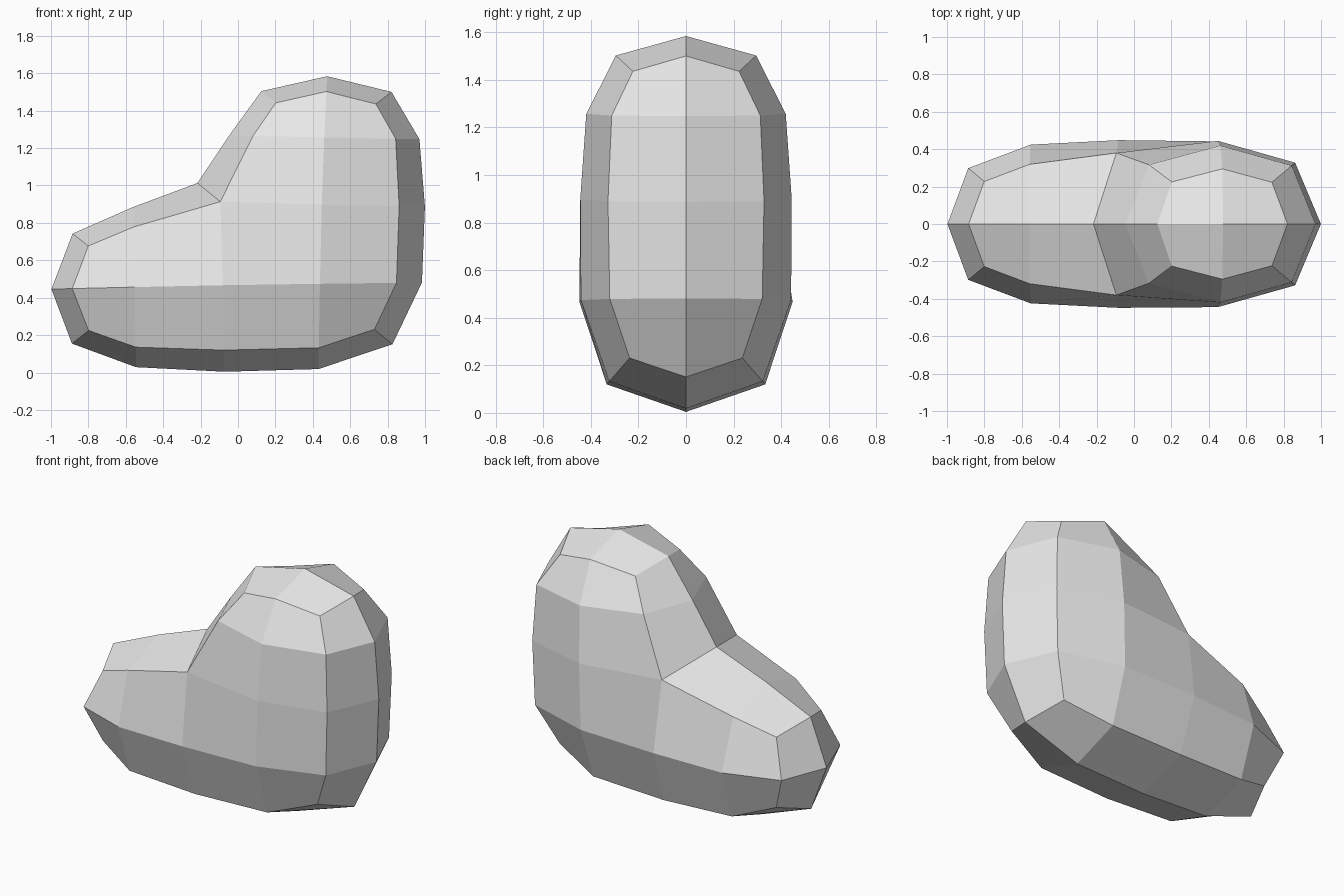
import bpy
import bmesh

cube = bpy.data.objects.get("Cube")
if cube:
    bpy.data.objects.remove(cube, do_unlink=True)

# Plain grey material
grey = bpy.data.materials.new("light grey")
grey.use_nodes = True
colour = (0.8, 0.8, 0.8, 1.0)
grey.diffuse_color = colour
grey.node_tree.nodes["Principled BSDF"].inputs["Base Color"].default_value = colour

# Boot-shaped cage outline: x, z and half width
outline = {
    "toe_low": (-1.005, 0.072, 0.385),
    "mid_low": (-0.085, -0.015, 0.46),
    "heel_low": (0.945, 0.052, 0.39),
    "heel_mid": (1.022, 0.91, 0.45),
    "heel_top": (0.918, 1.585, 0.38),
    "cuff_top": (0.035, 1.583, 0.38),
    "ankle": (-0.13, 0.95, 0.467),
    "toe_top": (-0.99, 0.82, 0.385),
}
side_panels = [
    ("toe_low", "mid_low", "ankle", "toe_top"),
    ("mid_low", "heel_low", "heel_mid", "ankle"),
    ("ankle", "heel_mid", "heel_top", "cuff_top"),
]

bm = bmesh.new()
front = {n: bm.verts.new((x, -w, z)) for n, (x, z, w) in outline.items()}
back = {n: bm.verts.new((x, w, z)) for n, (x, z, w) in outline.items()}

# Both sides, then the strip that joins them
for panel in side_panels:
    bm.faces.new([front[n] for n in panel])
    bm.faces.new([back[n] for n in reversed(panel)])
names = list(outline)
for a, b in zip(names, names[1:] + names[:1]):
    bm.faces.new((front[a], back[a], back[b], front[b]))
bmesh.ops.recalc_face_normals(bm, faces=bm.faces)

mesh = bpy.data.meshes.new("boot_body")
bm.to_mesh(mesh)
bm.free()
mesh.materials.append(grey)
body = bpy.data.objects.new("boot_body", mesh)
bpy.context.collection.objects.link(body)

# One round of subdivision gives the faceted rounding
rounding = body.modifiers.new("rounding", "SUBSURF")
rounding.levels = 1
rounding.render_levels = 1
rounding.use_limit_surface = False
